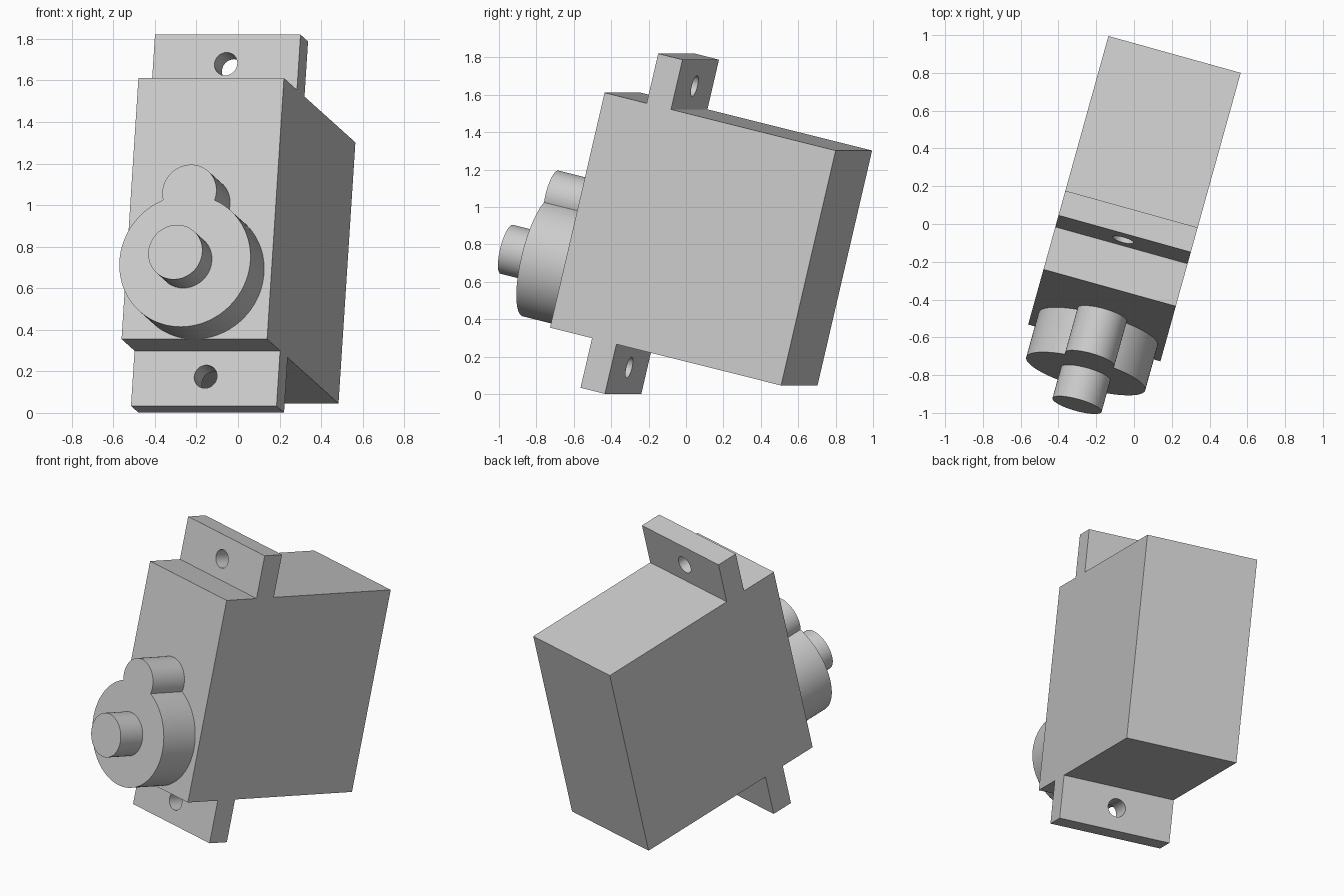
import bpy, bmesh
from math import acos, cos, sin, pi, radians
from mathutils import Matrix, Vector

old = bpy.data.objects.get("Cube")
if old:
    bpy.data.objects.remove(old, do_unlink=True)

# Material
grey = bpy.data.materials.new("light grey plastic")
grey.use_nodes = True
colour = (0.6, 0.6, 0.6, 1)
grey.diffuse_color = colour
grey.node_tree.nodes["Principled BSDF"].inputs["Base Color"].default_value = colour

# Case dimensions in its own frame: front face at y = 0, base at z = 0
WIDTH, DEPTH, HEIGHT = 0.727, 1.319, 1.292
TAB_FRONT, TAB_BACK, TAB_LEN = 0.24, 0.379, 0.273
HOLE_R, HOLE_OFFSET = 0.057, 0.128
DISC_R, SMALL_R, SPACING = 0.327, 0.135, 0.341
BOSS_DEPTH, SHAFT_DEPTH = 0.253, 0.177
SHAFT_Z = DISC_R

# The whole model leans forward and is turned to one side
tilt = Matrix.Rotation(radians(-15.55), 4, 'Z') @ Matrix.Rotation(radians(-13.56), 4, 'X')
corner = Vector((0.14, -0.727, 0.355))
place = Matrix.Translation(corner) @ tilt @ Matrix.Translation((-WIDTH / 2, 0, 0))


def prism(name, outline, sweep):
    """Extrude a closed outline of 3D points along a vector."""
    bm = bmesh.new()
    face = bm.faces.new([bm.verts.new(p) for p in outline])
    ext = bmesh.ops.extrude_face_region(bm, geom=[face], use_keep_orig=True)
    bmesh.ops.translate(bm, vec=sweep,
                        verts=[g for g in ext["geom"] if isinstance(g, bmesh.types.BMVert)])
    bmesh.ops.recalc_face_normals(bm, faces=bm.faces)
    mesh = bpy.data.meshes.new(name)
    bm.to_mesh(mesh)
    bm.free()
    mesh.materials.append(grey)
    ob = bpy.data.objects.new(name, mesh)
    bpy.context.collection.objects.link(ob)
    ob.matrix_world = place
    return ob


def arc(y, z, r, start, end, steps):
    """Points on an arc facing the front, angles measured from up."""
    angles = [start + (end - start) * i / steps for i in range(steps + 1)]
    return [(r * sin(a), y, z + r * cos(a)) for a in angles]


def select_only(ob):
    bpy.ops.object.select_all(action='DESELECT')
    ob.select_set(True)
    bpy.context.view_layer.objects.active = ob


# Case with a mounting tab above and below, as one side profile
lower = [(0, 0), (TAB_FRONT, 0), (TAB_FRONT, -TAB_LEN),
         (TAB_BACK, -TAB_LEN), (TAB_BACK, 0), (DEPTH, 0)]
upper = [(y, HEIGHT - z) for y, z in reversed(lower)]
case = prism("case", [(-WIDTH / 2, y, z) for y, z in lower + upper], (WIDTH, 0, 0))

# Screw holes through the tabs
for z in (-HOLE_OFFSET, HEIGHT + HOLE_OFFSET):
    cutter = prism("hole_cutter", arc(TAB_FRONT - 0.1, z, HOLE_R, 0, 2 * pi, 48)[:-1], (0, 0.35, 0))
    cutter.hide_render = True
    cut = case.modifiers.new("screw_hole", 'BOOLEAN')
    cut.operation = 'DIFFERENCE'
    cut.solver = 'EXACT'
    cut.object = cutter
    select_only(case)
    bpy.ops.object.modifier_apply(modifier=cut.name)
    bpy.data.objects.remove(cutter, do_unlink=True)

# Gear housing: large disc merged with a small round lobe above it
a = acos((DISC_R**2 + SPACING**2 - SMALL_R**2) / (2 * DISC_R * SPACING))
b = pi - acos((SMALL_R**2 + SPACING**2 - DISC_R**2) / (2 * SMALL_R * SPACING))
disc = arc(-BOSS_DEPTH, SHAFT_Z, DISC_R, a, 2 * pi - a, 80)
lobe = arc(-BOSS_DEPTH, SHAFT_Z + SPACING, SMALL_R, -b, b, 48)
housing = prism("gear_housing", disc + lobe[1:-1], (0, BOSS_DEPTH, 0))

# Output shaft
shaft = prism("output_shaft",
              arc(-BOSS_DEPTH - SHAFT_DEPTH, SHAFT_Z, SMALL_R, 0, 2 * pi, 64)[:-1],
              (0, SHAFT_DEPTH, 0))

for ob in (case, housing, shaft):
    select_only(ob)
    bpy.ops.object.shade_smooth_by_angle(angle=radians(30))
